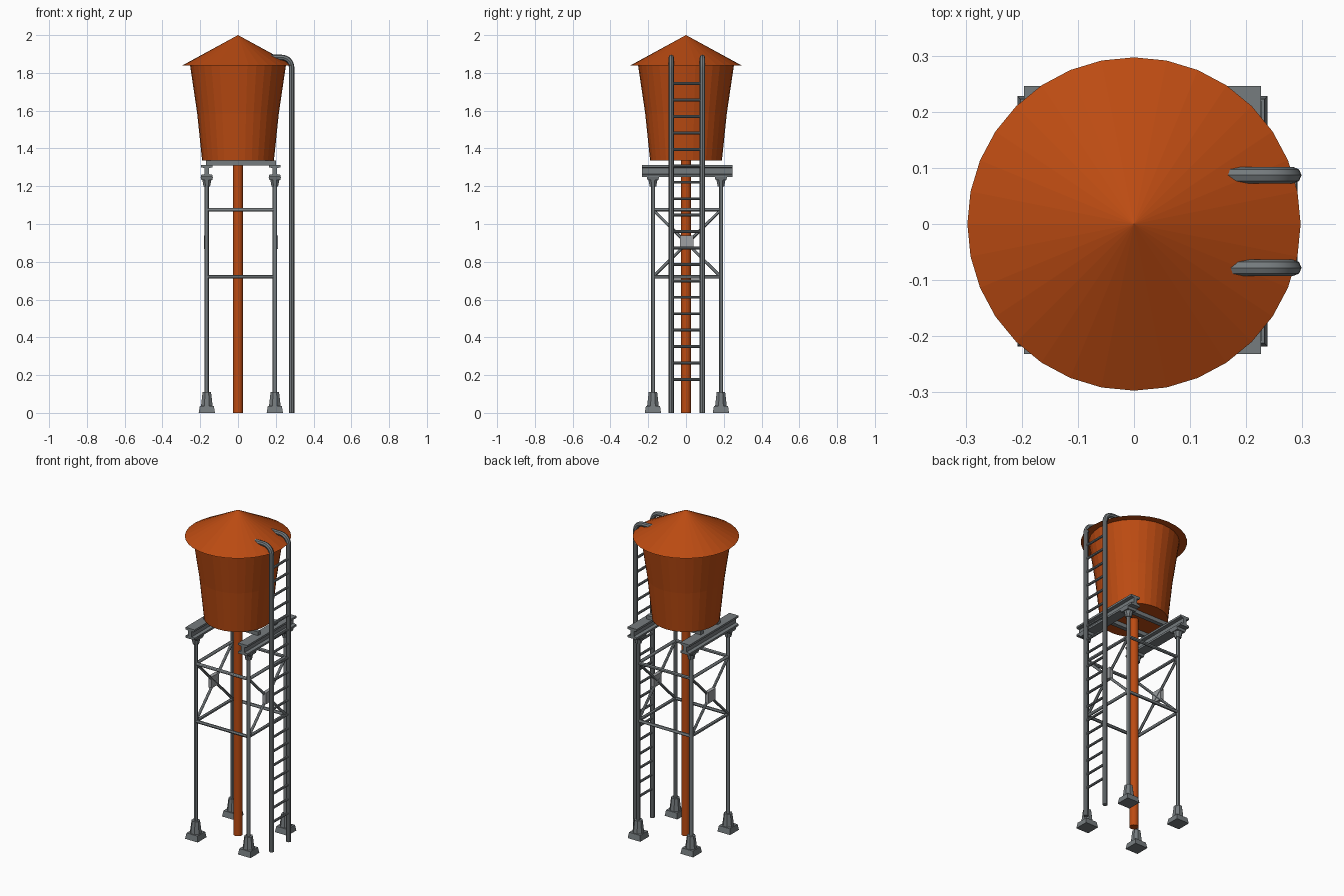
import bpy, bmesh
from math import pi, cos
from mathutils import Vector, Matrix

if "Cube" in bpy.data.objects:
    bpy.data.objects.remove(bpy.data.objects["Cube"], do_unlink=True)


def material(name, rgb):
    m = bpy.data.materials.new(name)
    m.use_nodes = True
    m.diffuse_color = (*rgb, 1)
    m.node_tree.nodes["Principled BSDF"].inputs["Base Color"].default_value = (*rgb, 1)
    return m


RUST = material("rust orange", (0.5, 0.07, 0.006))
STEEL = material("steel grey", (0.18, 0.2, 0.21))
PLATE = material("pale steel", (0.34, 0.35, 0.36))


def finish(name, bm, mat, smooth=False):
    bmesh.ops.recalc_face_normals(bm, faces=bm.faces)
    mesh = bpy.data.meshes.new(name)
    bm.to_mesh(mesh)
    bm.free()
    mesh.materials.append(mat)
    ob = bpy.data.objects.new(name, mesh)
    bpy.context.collection.objects.link(ob)
    if smooth:
        bpy.ops.object.select_all(action='DESELECT')
        bpy.context.view_layer.objects.active = ob
        ob.select_set(True)
        bpy.ops.object.shade_smooth_by_angle()
    return ob


def lathe(name, profile, sides, mat):
    """Closed solid turned about z from (radius, height) pairs."""
    bm = bmesh.new()
    verts = [bm.verts.new((r, 0, z)) for r, z in profile]
    edges = [bm.edges.new(pair) for pair in zip(verts, verts[1:])]
    bmesh.ops.spin(bm, geom=verts + edges, axis=(0, 0, 1), cent=(0, 0, 0),
                   steps=sides, angle=2 * pi)
    bmesh.ops.remove_doubles(bm, verts=bm.verts, dist=0.0005)
    return finish(name, bm, mat)


def add_cone(bm, a, b, r1, r2, sides, turn=0.0):
    a, b = Vector(a), Vector(b)
    d = b - a
    m = (Matrix.Translation((a + b) / 2) @ d.to_track_quat('Z', 'Y').to_matrix().to_4x4()
         @ Matrix.Rotation(turn, 4, 'Z'))
    bmesh.ops.create_cone(bm, cap_ends=True, segments=sides, radius1=r1,
                          radius2=r2, depth=d.length, matrix=m)


def rod(name, a, b, r, mat=STEEL, sides=12):
    bm = bmesh.new()
    add_cone(bm, a, b, r, r, sides)
    return finish(name, bm, mat, True)


def box(name, center, size, mat):
    bm = bmesh.new()
    bmesh.ops.create_cube(bm, size=1, matrix=Matrix.Translation(center)
                          @ Matrix.Diagonal((*size, 1)))
    return finish(name, bm, mat)


def footing(name, x, y, z, wide, tall):
    """Square tapered pad with a faceted collar; negative tall hangs down."""
    bm = bmesh.new()
    sq, oc = 1 / (2 * cos(pi / 4)), 1 / (2 * cos(pi / 8))
    mid = z + tall * 0.32
    add_cone(bm, (x, y, z), (x, y, mid), wide * sq, wide * 0.87 * sq, 4, pi / 4)
    add_cone(bm, (x, y, mid), (x, y, z + tall), wide * 0.72 * oc, wide * 0.52 * oc, 8, pi / 8)
    return finish(name, bm, STEEL)


# Tank, roof and central pipe
lathe("tank", [(0, 1.335), (0.19, 1.335), (0.216, 1.585), (0.254, 1.842), (0, 1.842)], 32, RUST)
lathe("roof", [(0, 1.838), (0.297, 1.838), (0, 2.0)], 32, RUST)
rod("central_pipe", (0, 0, 0), (0, 0, 1.34), 0.026, RUST, 16)

# Legs with feet and capitals
XS, YS = (-0.165, 0.195), (-0.175, 0.185)
LOW, HIGH = 0.72, 1.075
for x in XS:
    for y in YS:
        rod("leg", (x, y, 0.08), (x, y, 1.24), 0.0115)
        footing("foot", x, y, 0, 0.086, 0.11)
        footing("capital", x, y, 1.25, 0.066, -0.052)

# Horizontal braces on all four sides
for z in (LOW, HIGH):
    for y in YS:
        rod("cross_brace", (XS[0], y, z), (XS[1], y, z), 0.0095)
    for x in XS:
        rod("side_brace", (x, YS[0], z), (x, YS[1], z), 0.0095)

# Diagonal braces meeting at a gusset plate on each side
for x in XS:
    rod("diagonal_brace", (x, YS[0], LOW), (x, YS[1], HIGH), 0.008)
    rod("diagonal_brace", (x, YS[0], HIGH), (x, YS[1], LOW), 0.008)
    box("gusset_plate", (x + (0.005 if x > 0 else -0.005), 0.005, 0.903),
        (0.022, 0.072, 0.07), PLATE)

# I-beams resting on the capitals
HALF = [(0.031, 1.248), (0.031, 1.26), (0.012, 1.264), (0.012, 1.296),
        (0.031, 1.3), (0.031, 1.312)]
for x in XS:
    bm = bmesh.new()
    outline = HALF + [(-u, z) for u, z in reversed(HALF)]
    face = bm.faces.new([bm.verts.new((x + u, -0.232, z)) for u, z in outline])
    ext = bmesh.ops.extrude_face_region(bm, geom=[face])["geom"]
    bmesh.ops.translate(bm, vec=(0, 0.478, 0),
                        verts=[v for v in ext if isinstance(v, bmesh.types.BMVert)])
    finish("support_beam", bm, STEEL)

# Bearers under the tank and the ladder with hooked rails
RAILS = (-0.078, 0.087)
for y in RAILS:
    box("tank_bearer", (0.015, y, 1.323), (0.37, 0.026, 0.024), STEEL)
    curve = bpy.data.curves.new("ladder_rail", 'CURVE')
    curve.dimensions = '3D'
    curve.bevel_depth = 0.0145
    curve.bevel_resolution = 2
    curve.resolution_u = 8
    curve.use_fill_caps = True
    sp = curve.splines.new('BEZIER')
    path = [(0.284, 0), (0.284, 1.825), (0.228, 1.882), (0.15, 1.882)]
    sp.bezier_points.add(len(path) - 1)
    for p, (x, z) in zip(sp.bezier_points, path):
        p.co = (x, y, z)
        p.handle_left_type = p.handle_right_type = 'VECTOR'
    for i, step in ((1, (0, 0, 0.034)), (2, (-0.034, 0, 0))):
        p = sp.bezier_points[i]
        p.handle_left_type = p.handle_right_type = 'FREE'
        p.handle_left = p.co - Vector(step)
        p.handle_right = p.co + Vector(step)
    curve.materials.append(STEEL)
    rail = bpy.data.objects.new("ladder_rail", curve)
    bpy.context.collection.objects.link(rail)
    bpy.ops.object.select_all(action='DESELECT')
    bpy.context.view_layer.objects.active = rail
    rail.select_set(True)
    bpy.ops.object.convert(target='MESH')
    bpy.ops.object.shade_smooth_by_angle()

for i in range(19):
    z = 0.177 + 0.087 * i
    rod("ladder_rung", (0.284, RAILS[0], z), (0.284, RAILS[1], z), 0.0075, sides=8)
